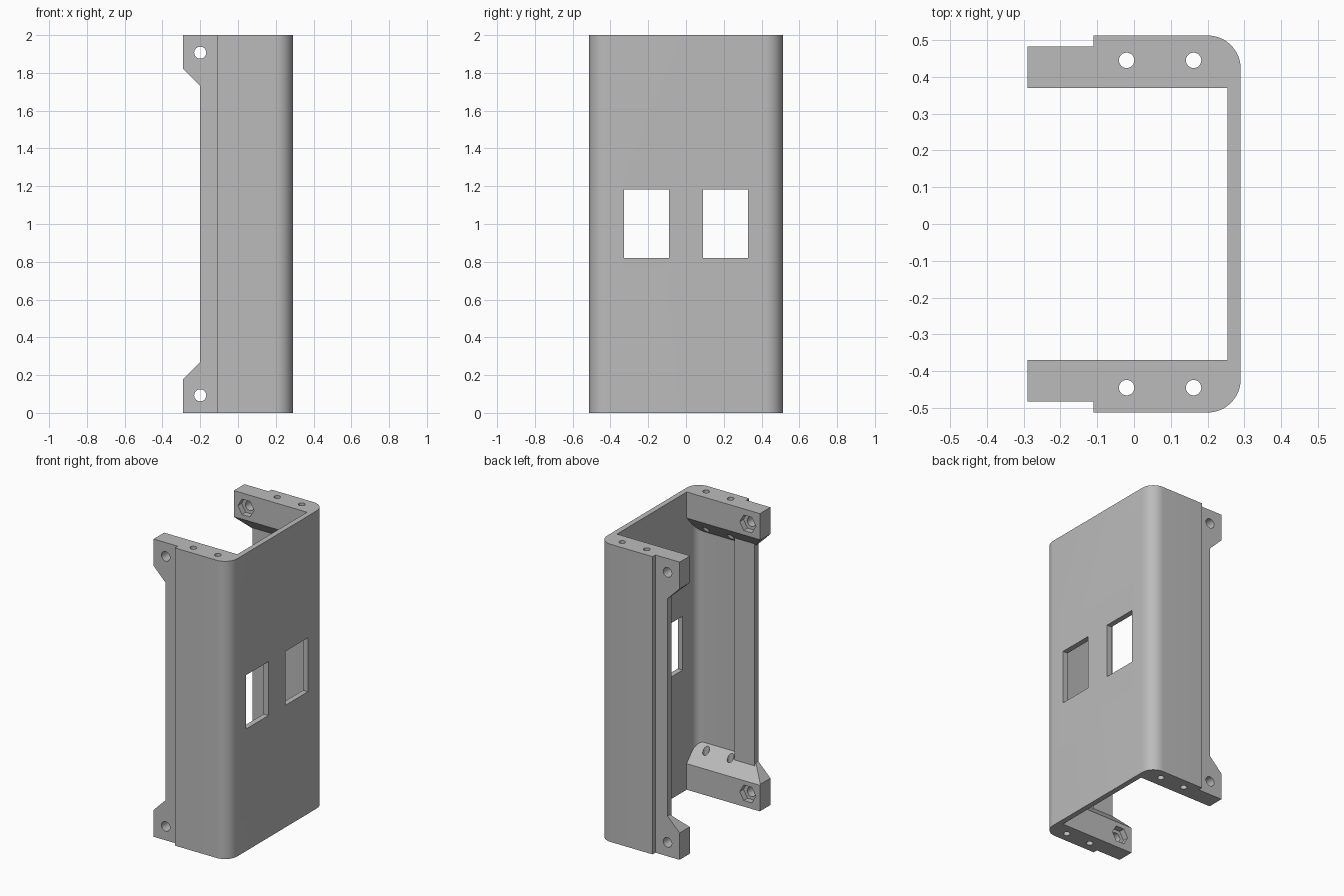
import bpy, bmesh, math
from mathutils import Matrix, Vector

if "Cube" in bpy.data.objects:
    bpy.data.objects.remove(bpy.data.objects["Cube"], do_unlink=True)

HEIGHT = 2.0
HALF_X, HALF_Y = 0.29, 0.5125
WALL = 0.036
RADIUS = 0.09
BLOCK_IN, BLOCK_OUT = 0.37, 0.482

grey = bpy.data.materials.new("matte_grey")
grey.use_nodes = True
colour = (0.5, 0.5, 0.5, 1.0)
grey.diffuse_color = colour
grey.node_tree.nodes["Principled BSDF"].inputs["Base Color"].default_value = colour


def finish(name, bm):
    bmesh.ops.recalc_face_normals(bm, faces=bm.faces)
    mesh = bpy.data.meshes.new(name)
    bm.to_mesh(mesh)
    bm.free()
    mesh.materials.append(grey)
    ob = bpy.data.objects.new(name, mesh)
    bpy.context.collection.objects.link(ob)
    return ob


def box(name, lo, hi, planes=()):
    """Box between two corners, trimmed by (point, normal) planes."""
    bm = bmesh.new()
    bmesh.ops.create_cube(bm, size=1)
    lo, hi = Vector(lo), Vector(hi)
    for v in bm.verts:
        v.co = Vector(((v.co[i] + 0.5) * (hi[i] - lo[i]) + lo[i] for i in range(3)))
    for point, normal in planes:
        geom = bm.verts[:] + bm.edges[:] + bm.faces[:]
        bmesh.ops.bisect_plane(bm, geom=geom, plane_co=point, plane_no=normal, clear_outer=True)
        bmesh.ops.holes_fill(bm, edges=[e for e in bm.edges if e.is_boundary])
    return finish(name, bm)


def prism(name, centre, radius, depth, sides, along_y=False):
    bm = bmesh.new()
    turn = Matrix.Rotation(math.pi / 2, 4, 'X') if along_y else Matrix()
    # The quarter turn puts two corners of a hexagon on the x axis
    spin = Matrix.Rotation(math.pi / 2, 4, 'Z')
    bmesh.ops.create_cone(bm, cap_ends=True, segments=sides, radius1=radius, radius2=radius,
                          depth=depth, matrix=Matrix.Translation(centre) @ turn @ spin)
    return finish(name, bm)


def combine(target, tool, operation):
    mod = target.modifiers.new("combine", 'BOOLEAN')
    mod.solver = 'EXACT'
    mod.operation = operation
    mod.object = tool
    bpy.ops.object.select_all(action='DESELECT')
    bpy.context.view_layer.objects.active = target
    target.select_set(True)
    bpy.ops.object.modifier_apply(modifier=mod.name)
    bpy.data.objects.remove(tool, do_unlink=True)


def arc(radius, steps=12):
    cx, cy = HALF_X - RADIUS, HALF_Y - RADIUS
    angles = [math.pi / 2 * i / steps for i in range(steps + 1)]
    return [(cx + radius * math.cos(a), cy + radius * math.sin(a)) for a in angles]


# Channel: C-shaped profile with rounded corners and offset lips
half = arc(RADIUS) + [(-0.11, HALF_Y), (-0.11, BLOCK_OUT), (-0.2, BLOCK_OUT), (-0.2, 0.442),
                      (-0.05, 0.442), (-0.05, HALF_Y - WALL)] + arc(RADIUS - WALL)[::-1]
profile = half + [(x, -y) for x, y in reversed(half)]
bm = bmesh.new()
base = bm.faces.new([bm.verts.new((x, y, 0)) for x, y in profile])
top = bmesh.ops.extrude_face_region(bm, geom=[base])["geom"]
bmesh.ops.translate(bm, vec=(0, 0, HEIGHT),
                    verts=[g for g in top if isinstance(g, bmesh.types.BMVert)])
channel = finish("channel_housing", bm)

# Mounting blocks in the four corners, sloped inward and at the open end
for side in (-1, 1):
    for end in (-1, 1):
        z_edge = 0 if end < 0 else HEIGHT
        z_far = z_edge - end * 0.5
        slope = ((0, side * BLOCK_IN, z_edge - end * 0.175), (0, -side * 1.1, -end))
        tip = ((-HALF_X, 0, z_edge - end * 0.18), (-1, 0, -end))
        ys = sorted((side * BLOCK_IN, side * BLOCK_OUT))
        zs = sorted((z_edge, z_far))
        block = box("mounting_block", (-HALF_X, ys[0], zs[0]), (0.262, ys[1], zs[1]),
                    (slope, tip))
        combine(channel, block, 'UNION')

# Screw holes, nut pockets and windows
for side in (-1, 1):
    for x in (-0.02, 0.162):
        combine(channel, prism("end_hole", (x, side * 0.445, HEIGHT / 2), 0.021, 2.2, 24),
                'DIFFERENCE')
    for z in (0.093, HEIGHT - 0.093):
        combine(channel, prism("side_hole", (-0.2, side * 0.43, z), 0.032, 0.3, 24, True),
                'DIFFERENCE')
        combine(channel, prism("nut_pocket", (-0.2, side * (BLOCK_IN - 0.01), z), 0.06, 0.1, 6, True),
                'DIFFERENCE')
    ys = sorted((side * 0.09, side * 0.327))
    combine(channel, box("window", (0.2, ys[0], 0.82), (0.4, ys[1], 1.182)), 'DIFFERENCE')

bpy.context.view_layer.objects.active = channel
channel.select_set(True)
bpy.ops.object.shade_smooth_by_angle(angle=math.radians(30))
